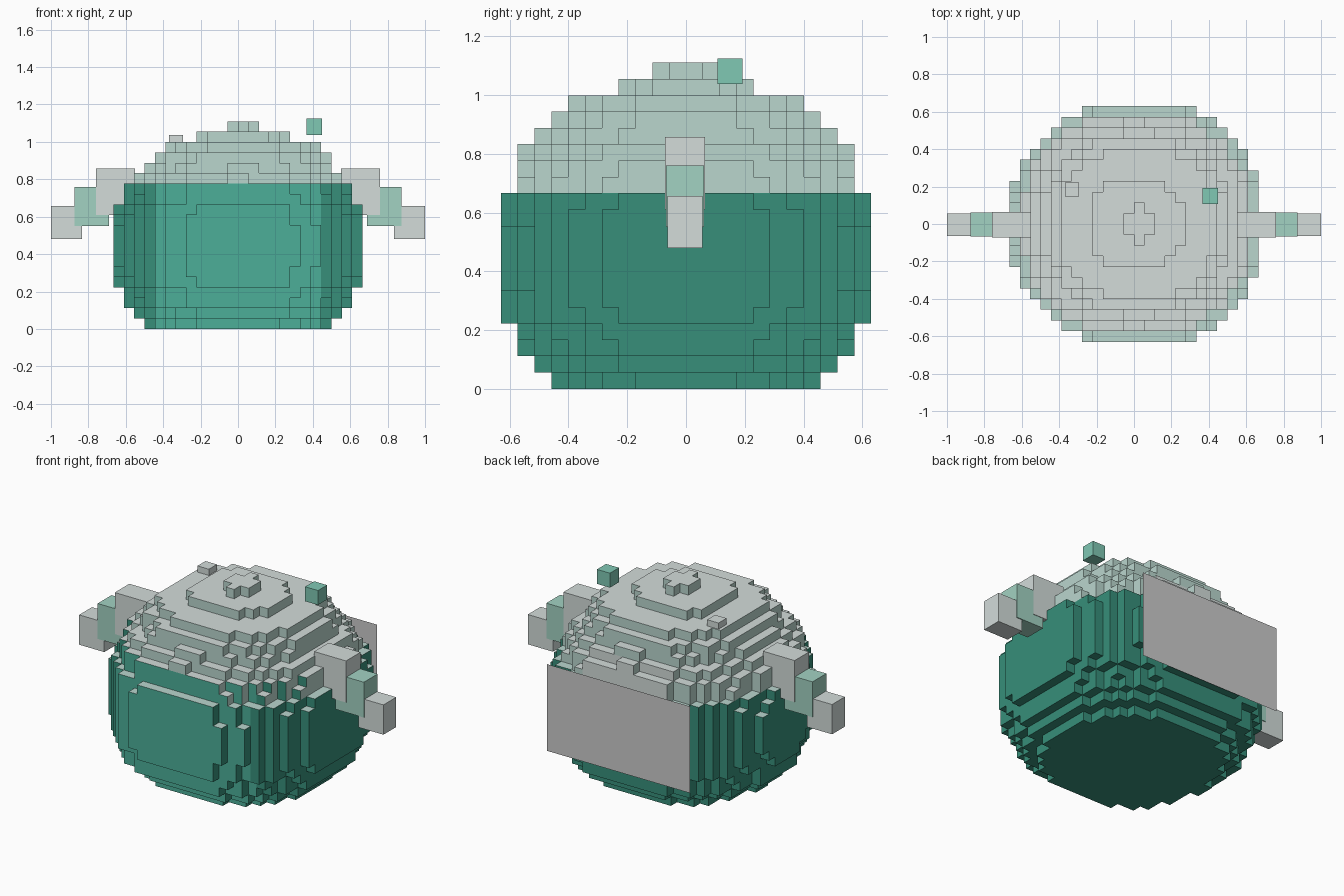
import bpy, bmesh

if "Cube" in bpy.data.objects:
    bpy.data.objects.remove(bpy.data.objects["Cube"])

CX, CY, CZ = 0.0555, 0.0573, 0.0555   # voxel cell size


def material(name, r, g, b):
    m = bpy.data.materials.new(name)
    lin = [(c / 255 / 12.92 if c / 255 <= 0.04045 else ((c / 255 + 0.055) / 1.055) ** 2.4) for c in (r, g, b)]
    m.diffuse_color = (*lin, 1)
    m.use_nodes = True
    m.node_tree.nodes["Principled BSDF"].inputs["Base Color"].default_value = m.diffuse_color
    return m


dark = material("dark_green", 55, 143, 122)
front = material("front_green", 76, 175, 153)
mint = material("pale_mint", 186, 214, 206)
white = material("pale_grey", 211, 220, 218)
light = material("light_green", 162, 210, 194)
teal = material("teal", 128, 200, 180)


def add_object(name, bm, mats):
    me = bpy.data.meshes.new(name)
    bm.to_mesh(me)
    bm.free()
    for m in mats:
        me.materials.append(m)
    ob = bpy.data.objects.new(name, me)
    bpy.context.collection.objects.link(ob)
    return ob


def box(name, x, y, z, mat):
    bm = bmesh.new()
    bmesh.ops.create_cube(bm, size=1)
    for v in bm.verts:
        v.co = [(r[0] + r[1]) / 2 + c * (r[1] - r[0]) for c, r in zip(v.co, (x, y, z))]
    return add_object(name, bm, [mat])


# Round voxel body: one radius (in cells) per layer, bottom to top
radii = [8.8, 10, 11, 11.2, 11.95, 12.05, 12.2, 12.2, 12.2, 12.2, 12.05, 11.95,
         11.2, 11, 10.2, 9.2, 8.7, 7.7, 4.7, 1.7]
cells = set()
for k, r in enumerate(radii):
    for i in range(-13, 13):
        for j in range(-12, 12):
            if (abs(i + 0.25) / r) ** 2.2 + (abs(j + 0.5) / (r * 0.935)) ** 2.2 < 1:
                cells.add((i, j, k))


def face_slot(d, c):
    x, y, z = c
    if d[2] > 0:
        return 3 if z > 0.7 else 2
    if d[2] < 0:
        return 0 if z < 0.67 else 2
    if d[1] < 0:
        return 2 if z > 0.78 else (1 if abs(x) < 0.444 else 0)
    if d[1] > 0 and 0.67 < z < 0.84 and abs(x) < 0.3:
        return 3
    return 0 if z < 0.667 else 2


# Only the exposed cell sides become faces
bm = bmesh.new()
verts = {}


def vert(p):
    if p not in verts:
        verts[p] = bm.verts.new((p[0] * CX, p[1] * CY, p[2] * CZ))
    return verts[p]


for c in sorted(cells):
    for axis in range(3):
        for s in (-1, 1):
            d = [0, 0, 0]
            d[axis] = s
            if tuple(a + b for a, b in zip(c, d)) in cells:
                continue
            quad = []
            for u, w in ((0, 0), (1, 0), (1, 1), (0, 1))[::s]:
                p = list(c)
                p[axis] += (s + 1) // 2
                p[(axis + 1) % 3] += u
                p[(axis + 2) % 3] += w
                quad.append(vert(tuple(p)))
            f = bm.faces.new(quad)
            f.material_index = face_slot(d, f.calc_center_median())
add_object("body", bm, [dark, front, mint, white])

# Stepped arms on both sides
segments = [("upper_arm", (0.55, 0.76), 0.068, (0.61, 0.857), white),
            ("forearm", (0.69, 0.875), 0.065, (0.55, 0.76), light),
            ("hand", (0.835, 1.0), 0.06, (0.48, 0.657), white)]
for side, s in (("left", -1), ("right", 1)):
    for name, x, h, z, m in segments:
        box(f"{name}_{side}", sorted(s * a for a in x), (-h - 0.003, h - 0.003), z, m)

# Floating cube and small bump on top
box("floating_cube", (0.365, 0.45), (0.108, 0.193), (1.038, 1.124), teal)
box("top_bump", (-0.37, -0.295), (0.148, 0.223), (0.96, 1.036), white)

# Flat panel at the back
bm = bmesh.new()
bm.faces.new([bm.verts.new((x, 0.635, z)) for x, z in
              ((0.47, 0.21), (-0.47, 0.21), (-0.47, 0.725), (0.47, 0.725))])
add_object("back_panel", bm, [])
